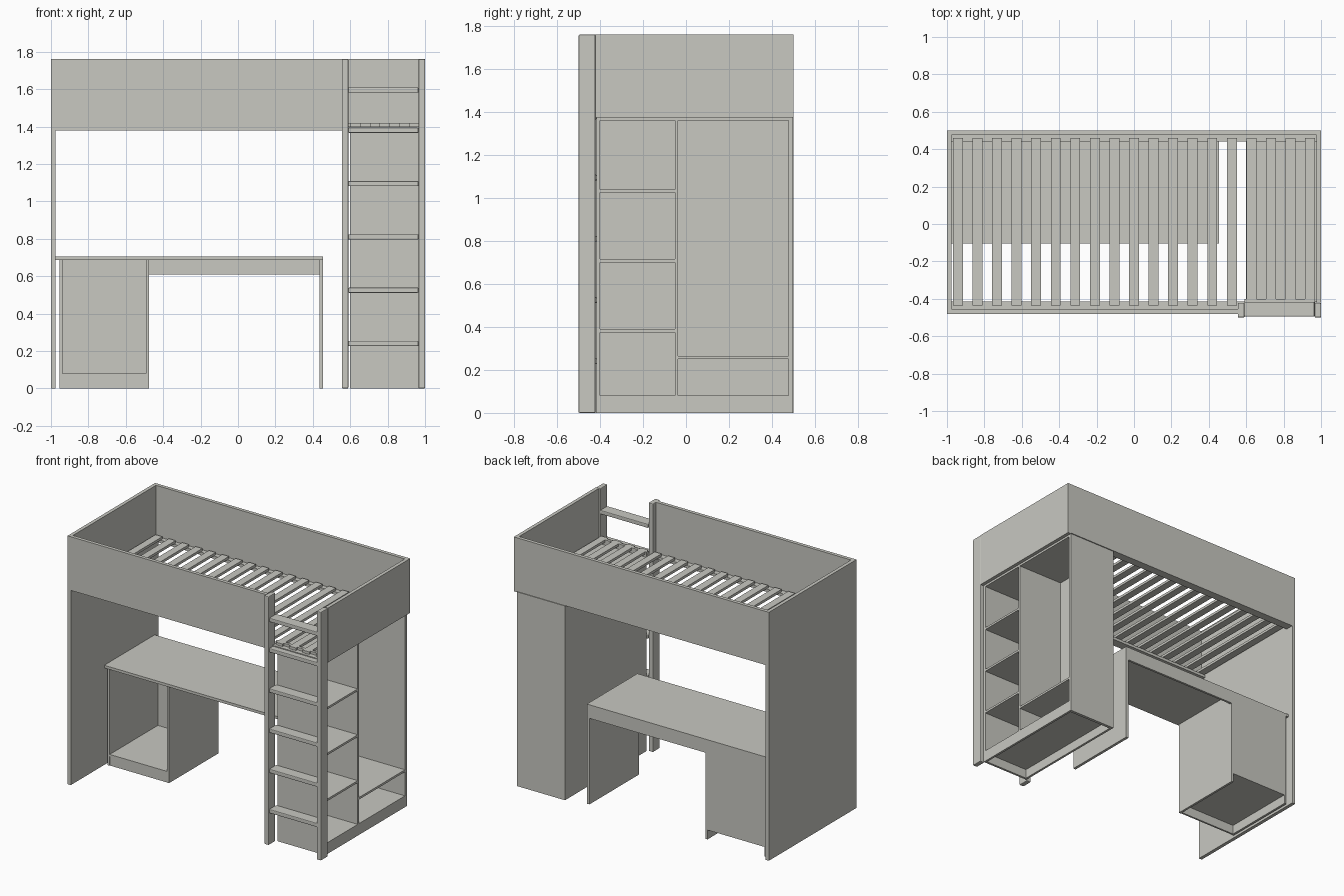
import bpy
import bmesh

cube = bpy.data.objects.get("Cube")
if cube:
    bpy.data.objects.remove(cube, do_unlink=True)

# Single painted-board material
COLOR = (0.58, 0.58, 0.535, 1)
paint = bpy.data.materials.new("warm_grey_paint")
paint.use_nodes = True
paint.diffuse_color = COLOR
paint.node_tree.nodes["Principled BSDF"].inputs["Base Color"].default_value = COLOR


def board(name, x, y, z, bevel=0):
    """A rectangular board given by its x, y and z ranges."""
    bm = bmesh.new()
    bmesh.ops.create_cube(bm, size=1)
    for v in bm.verts:
        for i, (low, high) in enumerate((x, y, z)):
            v.co[i] = high if v.co[i] > 0 else low
    mesh = bpy.data.meshes.new(name)
    bm.to_mesh(mesh)
    bm.free()
    mesh.materials.append(paint)
    obj = bpy.data.objects.new(name, mesh)
    bpy.context.collection.objects.link(obj)
    if bevel:
        mod = obj.modifiers.new("soft_edges", "BEVEL")
        mod.width = bevel
        mod.segments = 2
    return obj


# Bed box
BED_LOW, TOP, BACK, FRONT = 1.38, 1.76, 0.5, -0.48
board("end_panel", (-1, -0.975), (FRONT, BACK), (0, TOP))
board("back_rail", (-0.975, 0.975), (0.475, BACK), (BED_LOW, TOP))
board("front_rail", (-0.975, 0.555), (FRONT, -0.455), (BED_LOW, TOP))
board("end_rail", (0.975, 1), (-0.42, BACK), (1.375, TOP))

# Slats resting on ledges
SLAT_LOW, SLAT_HIGH = 1.4, 1.418
board("back_ledge", (-0.975, 0.975), (0.44, 0.475), (BED_LOW, SLAT_LOW))
board("front_ledge", (-0.975, 0.975), (-0.455, -0.415), (BED_LOW, SLAT_LOW))
board("threshold", (0.59, 0.965), (-0.42, -0.4), (BED_LOW, SLAT_HIGH))
SLATS, FIRST, STEP = 19, -0.968, 0.1046
for i in range(SLATS):
    left = FIRST + i * STEP
    board(f"slat_{i + 1}", (left, left + 0.053), (-0.435, 0.46), (SLAT_LOW, SLAT_HIGH))

# Ladder
for name, left in (("inner_post", 0.555), ("outer_post", 0.965)):
    board(name, (left, left + 0.035), (-0.5, -0.422), (0, TOP), 0.005)
for i, z in enumerate((0.24, 0.525, 0.81, 1.095, 1.38, 1.595)):
    board(f"rung_{i + 1}", (0.59, 0.965), (-0.495, -0.416), (z - 0.014, z + 0.014), 0.005)

# Wardrobe, open toward the end of the bed
T = 0.016
WX, WF, WB, WTOP = (0.6, 0.975), -0.416, 0.498, 1.376
BASE = (0.066, 0.08)
inner_x = (WX[0] + T, WX[1])
board("wardrobe_wall", (WX[0], WX[0] + T), (WF, WB), (0, WTOP))
board("wardrobe_front", inner_x, (WF, WF + T), (0, WTOP))
board("wardrobe_back", inner_x, (0.477, WB), (0, WTOP))
board("wardrobe_top", inner_x, (WF + T, 0.477), (WTOP - T, WTOP))
board("wardrobe_floor", inner_x, (WF + T, 0.477), BASE)
board("wardrobe_plinth", (WX[1] - T, WX[1]), (WF + T, 0.477), (0, BASE[0]))
board("wardrobe_divider", inner_x, (-0.052, -0.037), (BASE[1], WTOP - T))
for i, z in enumerate((0.375, 0.7, 1.025)):
    board(f"small_shelf_{i + 1}", inner_x, (WF + T, -0.052), (z, z + 0.015))
board("wide_shelf", inner_x, (-0.037, 0.477), (0.25, 0.265))

# Desk
DF, DB, DZ = -0.105, 0.46, 0.687
board("desk_top", (-0.975, 0.455), (DF, DB), (DZ, 0.706))
board("desk_leg", (0.435, 0.455), (DF + 0.01, DB), (0, DZ))
board("desk_apron", (-0.475, 0.435), (DB - T, DB), (0.61, DZ))

# Open cabinet under the desk
CL, CR, CF = -0.955, -0.475, DF + 0.01
cabinet_x = (CL + T, CR - T)
board("cabinet_wall_outer", (CL, CL + T), (CF, DB), (0, DZ))
board("cabinet_wall_inner", (CR - T, CR), (CF, DB), (0, DZ))
board("cabinet_back", cabinet_x, (DB - T, DB), (BASE[0], DZ))
board("cabinet_floor", cabinet_x, (CF, DB - T), BASE)
board("cabinet_plinth", cabinet_x, (CF + 0.003, CF + T), (0, BASE[0]))
